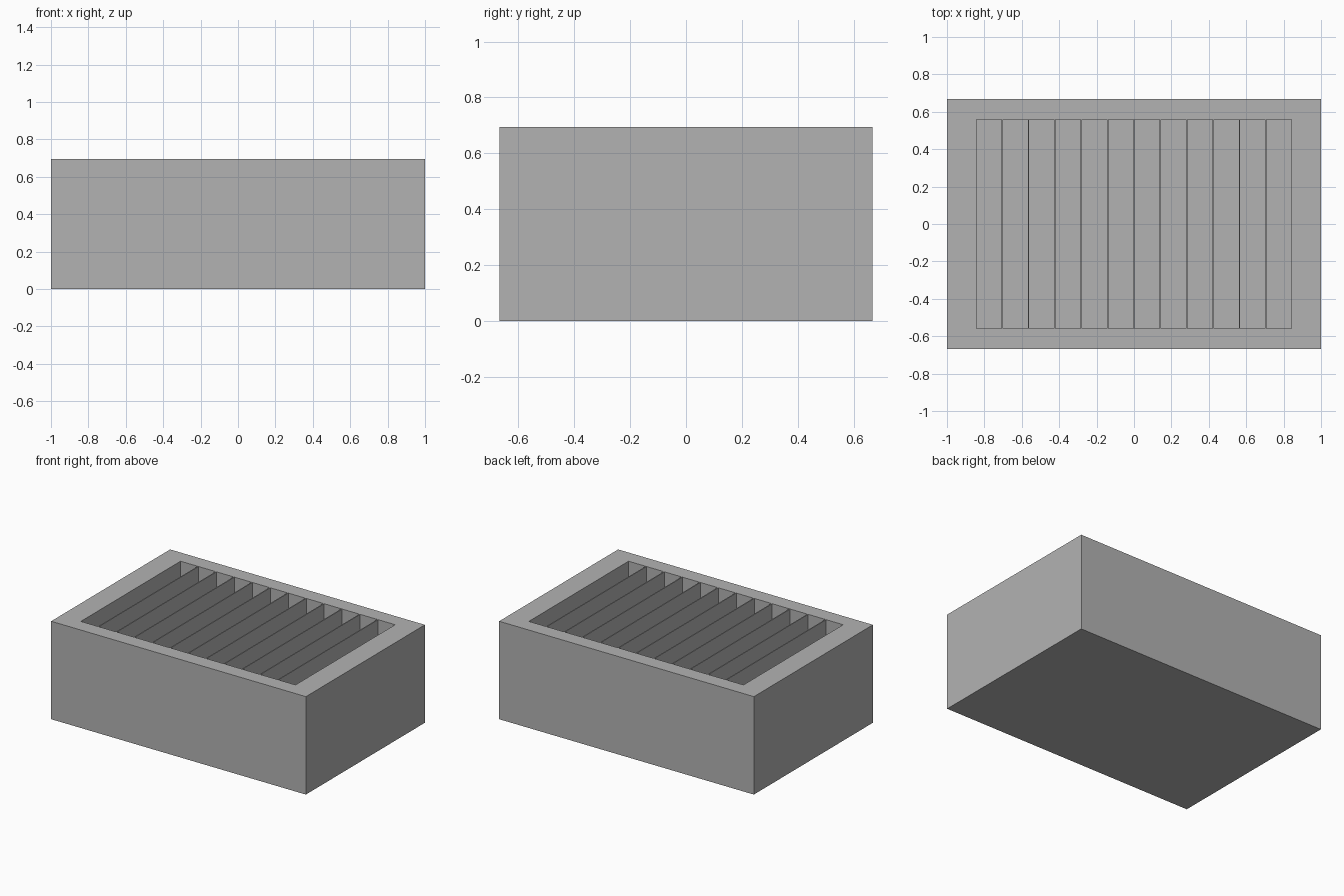
import bpy
import bmesh
from mathutils import Matrix, Vector

if "Cube" in bpy.data.objects:
    bpy.data.objects.remove(bpy.data.objects["Cube"], do_unlink=True)

LENGTH, DEPTH, HEIGHT = 2.0, 1.334, 0.695
FLOOR = 0.08
SLOTS, PITCH, SLOT_WIDTH, SLOT_DEPTH = 12, 0.141, 0.134, 1.118

# Single plain grey
grey = bpy.data.materials.new("plain_grey")
grey.use_nodes = True
colour = (0.45, 0.45, 0.45, 1)
grey.diffuse_color = colour
grey.node_tree.nodes["Principled BSDF"].inputs["Base Color"].default_value = colour


def add_box(bm, centre, size):
    matrix = Matrix.Translation(centre) @ Matrix.Diagonal(Vector(size)).to_4x4()
    bmesh.ops.create_cube(bm, size=1, matrix=matrix)


def make_object(name, boxes):
    bm = bmesh.new()
    for centre, size in boxes:
        add_box(bm, centre, size)
    mesh = bpy.data.meshes.new(name)
    bm.to_mesh(mesh)
    bm.free()
    mesh.materials.append(grey)
    obj = bpy.data.objects.new(name, mesh)
    bpy.context.scene.collection.objects.link(obj)
    return obj


# Solid block
block = make_object("slotted_block", [((0, 0, HEIGHT / 2), (LENGTH, DEPTH, HEIGHT))])

# Row of open-topped slots, separated by thin dividers
cut_height = HEIGHT
slots = make_object("slot_cutter", [
    (((i - (SLOTS - 1) / 2) * PITCH, 0, FLOOR + cut_height / 2),
     (SLOT_WIDTH, SLOT_DEPTH, cut_height))
    for i in range(SLOTS)])
slots.hide_render = True

cut = block.modifiers.new("slots", "BOOLEAN")
cut.operation = "DIFFERENCE"
cut.solver = "EXACT"
cut.object = slots

# Apply the cut and discard the helper
bpy.context.view_layer.objects.active = block
bpy.ops.object.modifier_apply(modifier=cut.name)
bpy.data.objects.remove(slots, do_unlink=True)
